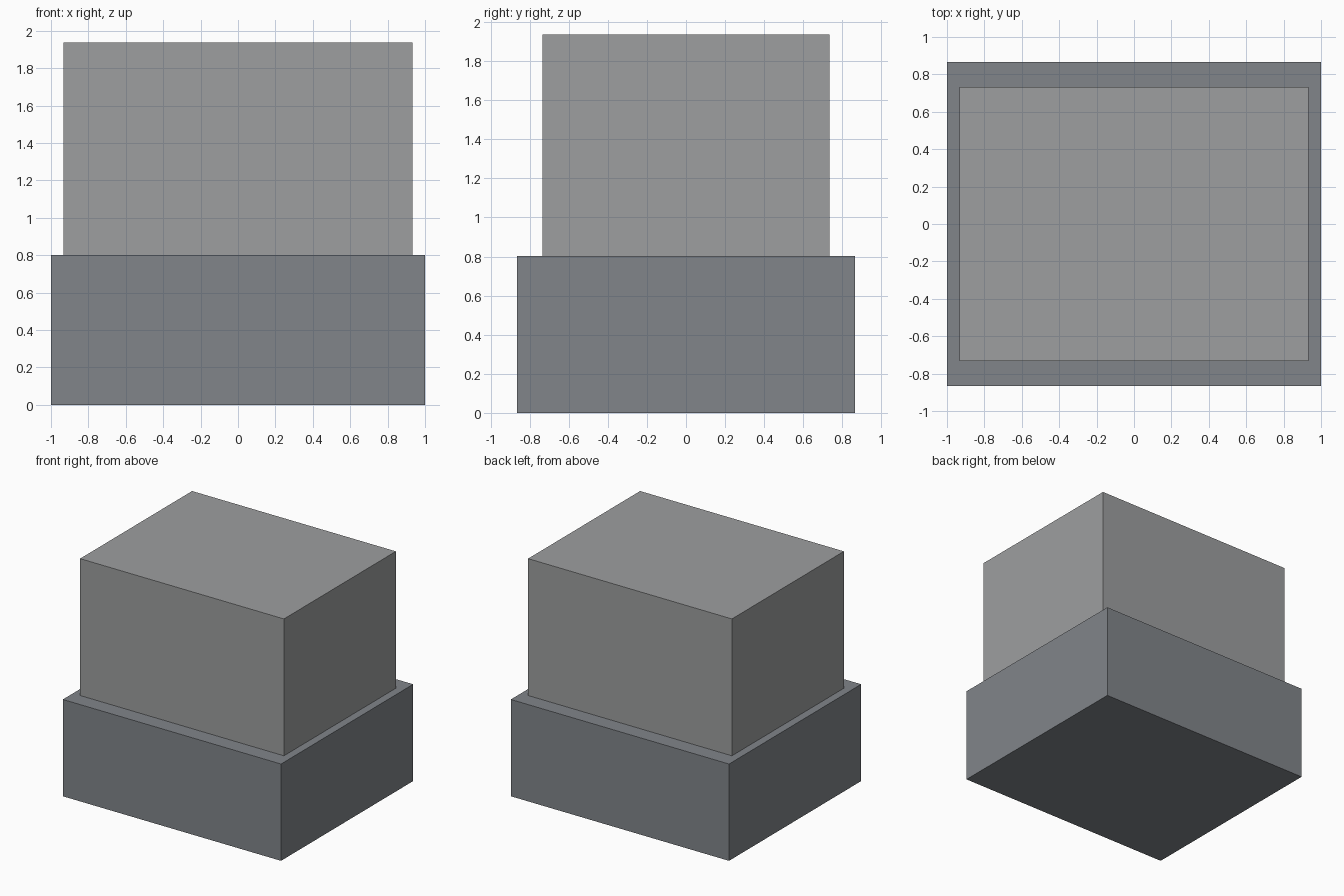
import bpy

if "Cube" in bpy.data.objects:
    bpy.data.objects.remove(bpy.data.objects["Cube"])


def grey(name, colour):
    mat = bpy.data.materials.new(name)
    mat.diffuse_color = (*colour, 1)
    mat.use_nodes = True
    mat.node_tree.nodes["Principled BSDF"].inputs["Base Color"].default_value = mat.diffuse_color
    return mat


def block(name, width, depth, bottom, top, mat):
    bpy.ops.mesh.primitive_cube_add(size=1, location=(0, 0, (bottom + top) / 2))
    ob = bpy.context.object
    ob.name = name
    ob.scale = (width, depth, top - bottom)
    bpy.ops.object.transform_apply(location=False, rotation=False, scale=True)
    ob.data.materials.append(mat)
    return ob


# Wide lower plinth
block("base_block", 2.0, 1.73, 0.0, 0.802, grey("dark_grey", (0.22, 0.235, 0.255)))

# Narrower block standing on the plinth
block("upper_block", 1.868, 1.466, 0.802, 1.936, grey("mid_grey", (0.34, 0.345, 0.35)))
